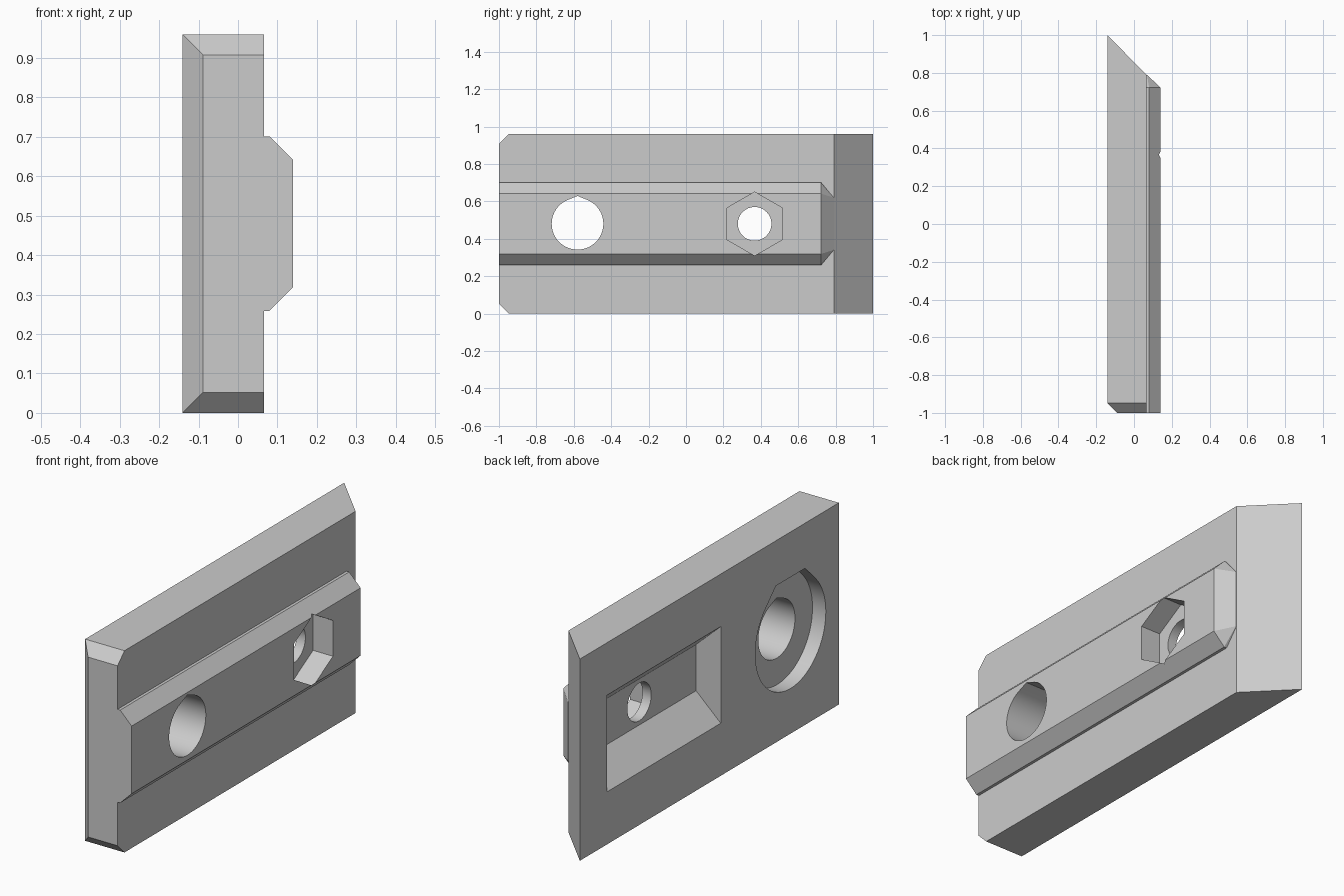
import bpy
import bmesh
import math

cube = bpy.data.objects.get("Cube")
if cube:
    bpy.data.objects.remove(cube, do_unlink=True)

grey = bpy.data.materials.new("light_grey")
grey.use_nodes = True
colour = (0.6, 0.6, 0.6, 1)
grey.diffuse_color = colour
grey.node_tree.nodes["Principled BSDF"].inputs["Base Color"].default_value = colour

MID = 0.48      # mid height of the plate
FACE = 0.066    # x of the outer plate face
BACK = -0.141   # x of the inner plate face


def solid(name, points):
    """Convex solid wrapped around a few points."""
    bm = bmesh.new()
    for p in points:
        bm.verts.new(p)
    bmesh.ops.convex_hull(bm, input=bm.verts[:])
    bmesh.ops.dissolve_limit(bm, angle_limit=0.01, verts=bm.verts[:], edges=bm.edges[:])
    bmesh.ops.recalc_face_normals(bm, faces=bm.faces[:])
    mesh = bpy.data.meshes.new(name)
    bm.to_mesh(mesh)
    bm.free()
    mesh.materials.append(grey)
    obj = bpy.data.objects.new(name, mesh)
    bpy.context.collection.objects.link(obj)
    return obj


def rect(x, y, half):
    """Pair of points mirrored about the mid height."""
    return [(x, y, MID - half), (x, y, MID + half)]


def bore(name, x0, x1, y, radius, sides, roof=()):
    """Prism along x; roof adds extra points, as multiples of the radius."""
    ring = [(math.sin(a) * radius, math.cos(a) * radius)
            for a in (2 * math.pi * i / sides for i in range(sides))]
    ring += [(u * radius, v * radius) for u, v in roof]
    return solid(name, [(x, y + u, MID + v) for x in (x0, x1) for u, v in ring])


def combine(target, other, operation):
    mod = target.modifiers.new(other.name, "BOOLEAN")
    mod.operation = operation
    mod.solver = "EXACT"
    mod.object = other
    bpy.context.view_layer.objects.active = target
    bpy.ops.object.modifier_apply(modifier=mod.name)
    bpy.data.objects.remove(other, do_unlink=True)


# Plate with chamfered front edges and a mitred rear end
cut = 0.052
plate = solid("mounting_plate",
              rect(BACK, 1, MID) + rect(FACE, 0.79, MID)
              + rect(BACK, cut - 1, MID) + rect(FACE, cut - 1, MID)
              + rect(BACK + cut, -1, MID - cut) + rect(FACE, -1, MID - cut))

# Raised rail with bevelled sides and a tapered rear tip
rail_points = []
for y in (-1, 0.722):
    rail_points += rect(0.03, y, 0.221) + rect(0.08, y, 0.221) + rect(0.14, y, 0.161)
rail_points += rect(0.03, 0.79, 0.14) + rect(FACE + 0.003, 0.79, 0.14)
combine(plate, solid("rail", rail_points), "UNION")

# Tapered socket in the inner face
depth = 0.13
socket = []
for y in (-0.06, 0.795):
    socket += rect(BACK - 0.1, y, 0.23) + rect(BACK, y, 0.23)
    socket += rect(BACK + depth, y, 0.23 - depth + 0.01)
combine(plate, solid("socket_cutter", socket), "DIFFERENCE")

# Bolt hole with its counterbore, then nut pocket with its screw hole
flat = math.tan(math.pi / 8)
cutters = [
    bore("bolt_hole_cutter", -0.3, 0.3, -0.58, 0.138, 64, [(0, 1.08)]),
    bore("counterbore_cutter", -0.3, BACK + 0.07, -0.585, 0.265, 64, [(-flat, 1), (flat, 1)]),
    bore("nut_pocket_cutter", 0.035, 0.3, 0.367, 0.17, 6),
    bore("screw_hole_cutter", -0.1, 0.1, 0.367, 0.09, 32),
]
for cutter in cutters:
    combine(plate, cutter, "DIFFERENCE")

# Smooth hole walls, sharp edges elsewhere
bpy.ops.object.select_all(action="DESELECT")
plate.select_set(True)
bpy.context.view_layer.objects.active = plate
bpy.ops.object.shade_smooth_by_angle(angle=math.radians(15))
